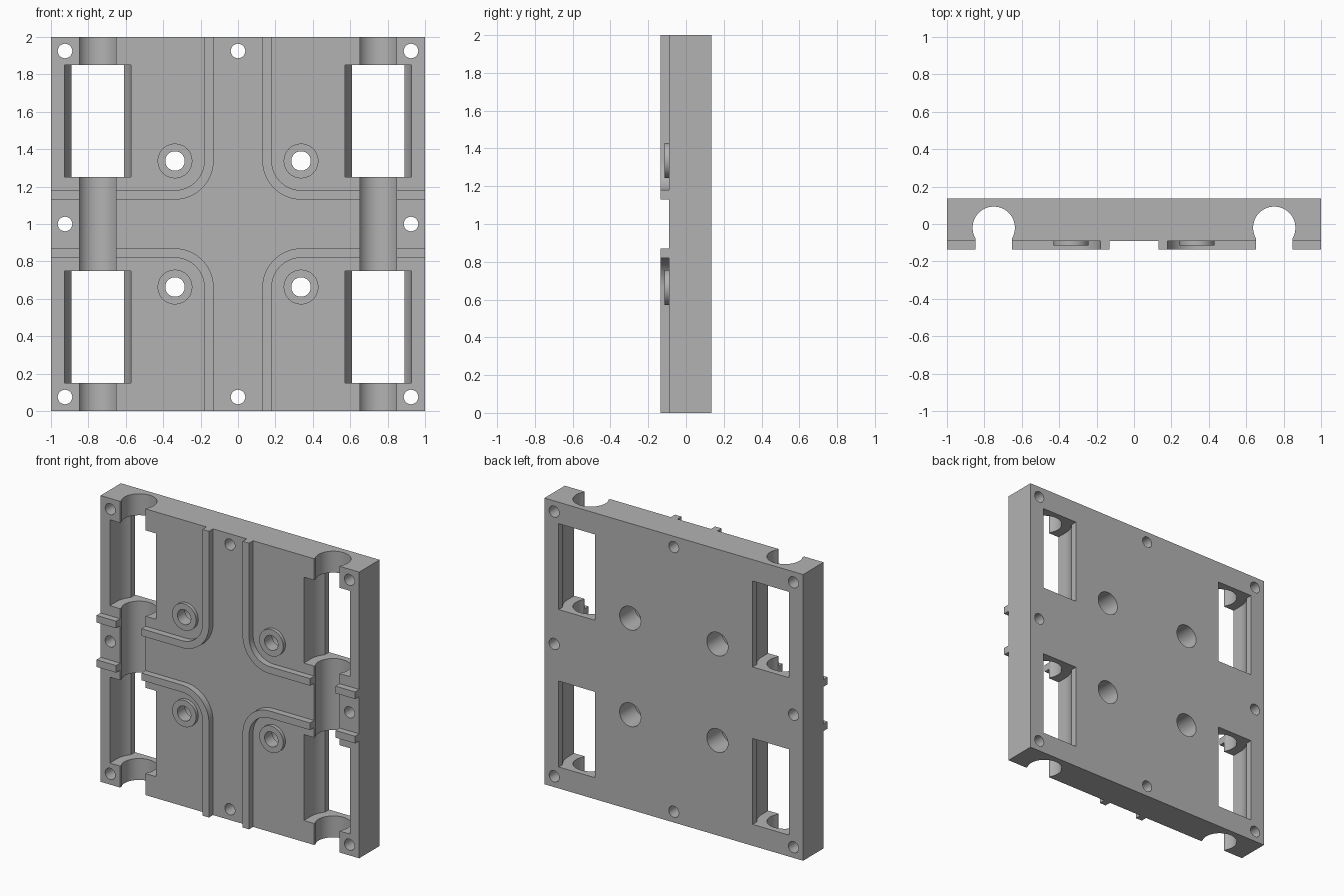
import bpy
import bmesh
from math import sin, cos, pi, radians, asin

cube = bpy.data.objects.get("Cube")
if cube:
    bpy.data.objects.remove(cube, do_unlink=True)

BACK, FACE, FRONT = 0.135, -0.09, -0.135    # depths of back, front face and rib tops
ROD_X, ROD_Y = 0.75, -0.02                  # axis of the rod channels

grey = bpy.data.materials.new("plain grey")
grey.diffuse_color = (0.45, 0.45, 0.45, 1)
grey.use_nodes = True
grey.node_tree.nodes["Principled BSDF"].inputs["Base Color"].default_value = grey.diffuse_color


def arc(cx, cy, r, start, end, n):
    return [(cx + r * cos(start + (end - start) * i / n),
             cy + r * sin(start + (end - start) * i / n)) for i in range(n + 1)]


def prism(name, points, axis, low, high):
    """Extrude an outline along y (outline in x, z) or along z (outline in x, y)."""
    bm = bmesh.new()
    verts = [bm.verts.new((a, low, b) if axis == "y" else (a, b, low)) for a, b in points]
    face = bm.faces.new(verts)
    moved = bmesh.ops.extrude_face_region(bm, geom=[face])["geom"]
    step = (0, high - low, 0) if axis == "y" else (0, 0, high - low)
    bmesh.ops.translate(bm, vec=step, verts=[g for g in moved if isinstance(g, bmesh.types.BMVert)])
    bmesh.ops.recalc_face_normals(bm, faces=bm.faces)
    mesh = bpy.data.meshes.new(name)
    bm.to_mesh(mesh)
    bm.free()
    mesh.materials.append(grey)
    obj = bpy.data.objects.new(name, mesh)
    bpy.context.collection.objects.link(obj)
    return obj


def rect(x0, x1, y0, y1):
    return [(x0, y0), (x1, y0), (x1, y1), (x0, y1)]


def disc(name, x, z, r, low, high, n=40):
    return prism(name, arc(x, z, r, 0, 2 * pi, n)[:-1], "y", low, high)


def combine(target, tool, operation):
    mod = target.modifiers.new(tool.name, "BOOLEAN")
    mod.operation, mod.solver, mod.object = operation, "EXACT", tool
    bpy.context.view_layer.objects.active = target
    bpy.ops.object.modifier_apply(modifier=mod.name)
    bpy.data.objects.remove(tool, do_unlink=True)


# Main slab
plate = prism("mounting_plate", rect(-1, 1, 0, 2), "y", FACE, BACK)
corners = [(sx, sz) for sx in (-1, 1) for sz in (-1, 1)]

# Four curved ribs with a round boss at each bend
for sx, sz in corners:
    outer = [(0.13, 1)] + arc(0.34, 0.34, 0.21, pi, 1.5 * pi, 20) + [(1, 0.13)]
    inner = [(1, 0.18)] + arc(0.34, 0.34, 0.16, 1.5 * pi, pi, 20) + [(0.18, 1)]
    rib = prism("rib", [(sx * x, 1 + sz * z) for x, z in outer + inner], "y", FRONT, FACE + 0.02)
    combine(plate, rib, "UNION")
    boss = disc("boss", sx * 0.337, 1 + sz * 0.337, 0.093, -0.114, FACE + 0.02)
    combine(plate, boss, "UNION")

# Keyhole rod channels, running the full height
for sx in (-1, 1):
    r, half = 0.113, 0.098
    lip = asin(half / r)
    keyhole = arc(0, ROD_Y, r, -pi / 2 + lip, 1.5 * pi - lip, 48) + [(-half, -0.3), (half, -0.3)]
    channel = prism("channel", [(sx * ROD_X + x, y) for x, y in keyhole], "z", -0.1, 2.1)
    combine(plate, channel, "DIFFERENCE")

# Bearing pockets: round seat open to the front, narrower window through the back
for sx, sz in corners:
    r, half = 0.178, 0.14
    edge = asin(half / r)
    seat = [(r, -0.3)] + arc(0, ROD_Y, r, 0, pi / 2 - edge, 12) + [(half, 0.3), (-half, 0.3)]
    seat += arc(0, ROD_Y, r, pi / 2 + edge, pi, 12) + [(-r, -0.3)]
    z = 1 + sz * 0.55
    pocket = prism("pocket", [(sx * ROD_X + x, y) for x, y in seat], "z", z - 0.3, z + 0.3)
    combine(plate, pocket, "DIFFERENCE")

# Boss holes with wide counterbores from the back
for sx, sz in corners:
    x, z = sx * 0.337, 1 + sz * 0.337
    combine(plate, disc("boss_hole", x, z, 0.052, -0.3, 0.3), "DIFFERENCE")
    combine(plate, disc("counterbore", x, z, 0.082, -0.03, 0.3), "DIFFERENCE")

# Fixing holes around the border
for x in (-0.925, 0, 0.925):
    for z in (0.075, 1, 1.925):
        if (x, z) != (0, 1):
            combine(plate, disc("fixing_hole", x, z, 0.039, -0.3, 0.3, 28), "DIFFERENCE")

bpy.ops.object.select_all(action="DESELECT")
plate.select_set(True)
bpy.context.view_layer.objects.active = plate
bpy.ops.object.shade_smooth_by_angle(angle=radians(25))
